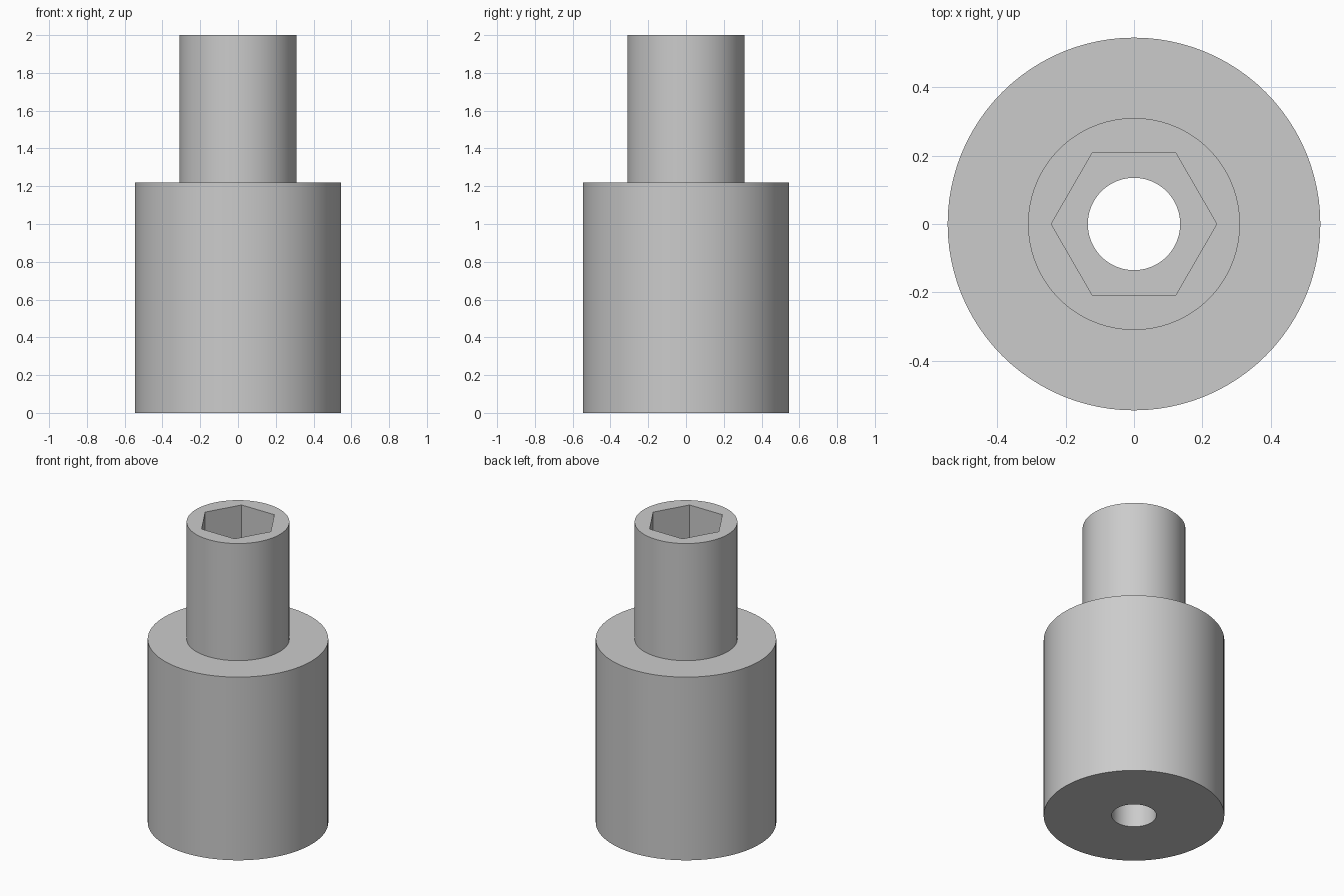
import bpy
import bmesh
import math

SEGMENTS = 96
BODY_R, POST_R, BORE_R, HEX_R = 0.545, 0.31, 0.135, 0.242
SHOULDER_Z, TOP_Z, SOCKET_Z = 1.22, 2.0, 1.22

cube = bpy.data.objects.get("Cube")
if cube:
    bpy.data.objects.remove(cube, do_unlink=True)

# Plain grey metal
grey = bpy.data.materials.new("grey_metal")
grey.use_nodes = True
colour = (0.6, 0.6, 0.6, 1)
grey.diffuse_color = colour
grey.node_tree.nodes["Principled BSDF"].inputs["Base Color"].default_value = colour


def ring(bm, radius, z, sides=0):
    """Ring of vertices: a circle, or a polygon when sides is given."""
    verts = []
    for i in range(SEGMENTS):
        angle = math.tau * i / SEGMENTS
        r = radius
        if sides:
            half = math.pi / sides
            r *= math.cos(half) / math.cos(angle % (2 * half) - half)
        verts.append(bm.verts.new((r * math.cos(angle), r * math.sin(angle), z)))
    return verts


# Stepped body: up the outside, down the hex socket and through the bore
bm = bmesh.new()
rings = [
    ring(bm, BODY_R, 0),
    ring(bm, BODY_R, SHOULDER_Z),
    ring(bm, POST_R, SHOULDER_Z),
    ring(bm, POST_R, TOP_Z),
    ring(bm, HEX_R, TOP_Z, 6),
    ring(bm, HEX_R, SOCKET_Z, 6),
    ring(bm, BORE_R, SOCKET_Z),
    ring(bm, BORE_R, 0),
]
for a, b in zip(rings, rings[1:] + rings[:1]):
    for i in range(SEGMENTS):
        j = (i + 1) % SEGMENTS
        bm.faces.new((a[i], a[j], b[j], b[i]))
bmesh.ops.recalc_face_normals(bm, faces=bm.faces)

mesh = bpy.data.meshes.new("stepped_socket_body")
bm.to_mesh(mesh)
bm.free()
mesh.materials.append(grey)
body = bpy.data.objects.new("stepped_socket_body", mesh)
bpy.context.collection.objects.link(body)

# Smooth cylinders, crisp rims and hex corners
bpy.ops.object.select_all(action="DESELECT")
body.select_set(True)
bpy.context.view_layer.objects.active = body
bpy.ops.object.shade_smooth_by_angle(angle=math.radians(30))
